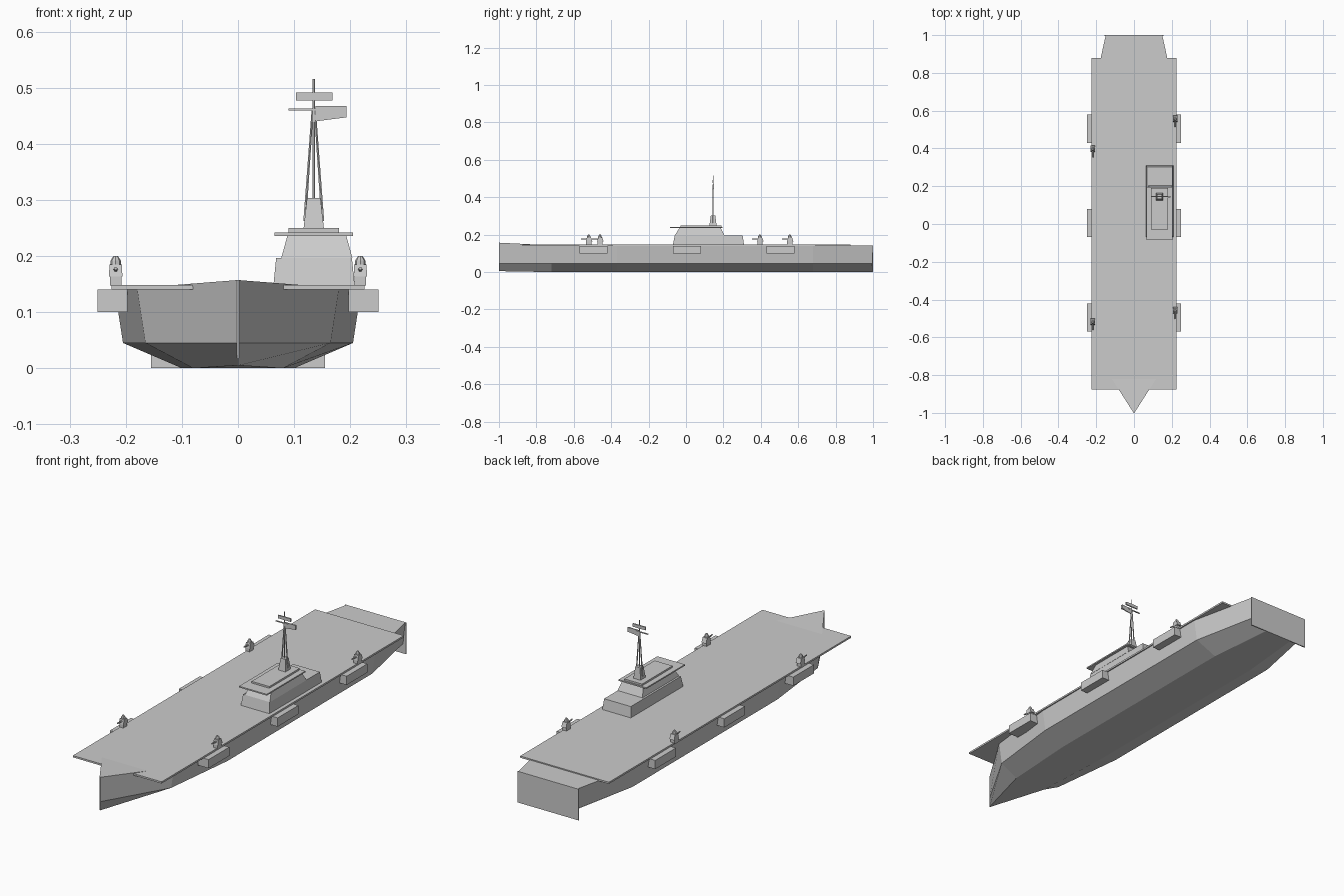
import bpy, bmesh, math
from mathutils import Vector

if "Cube" in bpy.data.objects:
    bpy.data.objects.remove(bpy.data.objects["Cube"])

grey = bpy.data.materials.new("ship_grey")
grey.diffuse_color = (0.6, 0.6, 0.6, 1)
grey.use_nodes = True
grey.node_tree.nodes["Principled BSDF"].inputs["Base Color"].default_value = grey.diffuse_color


def make(name, bm):
    bmesh.ops.recalc_face_normals(bm, faces=bm.faces)
    me = bpy.data.meshes.new(name)
    bm.to_mesh(me)
    bm.free()
    me.materials.append(grey)
    ob = bpy.data.objects.new(name, me)
    bpy.context.collection.objects.link(ob)
    return ob


def loft(name, rings):
    """Skin a list of closed rings and cap both ends."""
    bm = bmesh.new()
    rows = [[bm.verts.new(p) for p in r] for r in rings]
    n = len(rows[0])
    for a, b in zip(rows, rows[1:]):
        for i in range(n):
            j = (i + 1) % n
            bm.faces.new((a[i], a[j], b[j], b[i]))
    bm.faces.new(rows[0])
    bm.faces.new(rows[-1])
    return make(name, bm)


def rect(x0, x1, y0, y1, z):
    return [(x0, y0, z), (x1, y0, z), (x1, y1, z), (x0, y1, z)]


def block(name, lo, hi, top=None):
    """Box between two corners; top gives x0, x1, y0, y1 of a tapered top."""
    t = top or (lo[0], hi[0], lo[1], hi[1])
    return loft(name, [rect(lo[0], hi[0], lo[1], hi[1], lo[2]), rect(*t, hi[2])])


def rod(name, a, b, r0, r1, sides=6):
    a, b = Vector(a), Vector(b)
    q = (b - a).to_track_quat('Z', 'Y')
    ring = lambda c, r: [c + q @ Vector((r * math.cos(t), r * math.sin(t), 0))
                         for t in (2 * math.pi * i / sides for i in range(sides))]
    return loft(name, [ring(a, r0), ring(b, r1)])


# Hull: y, keel half width, keel z, chine half width, top half width, top z
sections = [(-1.0, .001, .005, .002, .002, .157),
            (-.72, .08, 0, .165, .18, .143),
            (-.37, .10, 0, .205, .22, .143),
            (.68, .10, 0, .205, .22, .143),
            (.998, .07, 0, .14, .15, .143)]
loft("hull", [[(-t, y, zt), (-c, y, .045), (-k, y, zk),
               (k, y, zk), (c, y, .045), (t, y, zt)]
              for y, k, zk, c, t, zt in sections])
block("transom", (-.155, .995, 0), (.155, 1.0, .143))

# Flight deck
block("flight_deck", (-.225, -.875, .14), (.225, .88, .148))

# Side sponsons
for s, side in ((-1, "left"), (1, "right")):
    for i, y in enumerate((-.495, .005, .505)):
        x0, x1 = sorted((s * .197, s * .25))
        block(f"sponson_{side}_{i}", (x0, y - .075, .1), (x1, y + .075, .14))

# Island tiers
block("island_base", (.063, -.07, .147), (.208, .31, .196), (.068, .203, -.06, .303))
block("island_bridge", (.077, -.06, .196), (.204, .205, .236), (.088, .193, -.035, .185))
block("bridge_roof", (.065, -.085, .236), (.205, .195, .242))
block("roof_house", (.09, -.03, .242), (.18, .19, .25))

# Mast tower, pole, legs and yards
mx, my = .135, .145
block("mast_tower", (mx - .018, my - .02, .25), (mx + .018, my + .018, .303),
      (mx - .012, mx + .012, my - .012, my + .012))
rod("mast_pole", (mx, my, .25), (mx, my, .515), .0025, .0018)
for s, side in ((-1, "left"), (1, "right")):
    rod(f"mast_leg_{side}", (mx + s * .016, my, .262), (mx + s * .002, my, .462), .003, .002)
block("lower_yard", (.09, my - .003, .4595), (.158, my + .003, .4625))
block("upper_antenna", (.103, my - .003, .477), (.168, my + .003, .491))
profile = [(.138, .467), (.193, .467), (.193, .447), (.138, .44)]
loft("side_antenna", [[(x, my + d, z) for x, z in profile] for d in (-.002, .002)])
block("side_antenna_end", (.18, my - .004, .447), (.193, my + .004, .467))

# Defence guns
for i, (x, y) in enumerate(((.218, .555), (.218, -.46), (-.218, .395), (-.218, -.52))):
    block(f"gun_base_{i}", (x - .01, y - .014, .147), (x + .01, y + .014, .165))
    block(f"gun_body_{i}", (x - .012, y - .015, .163), (x + .012, y + .02, .185),
          (x - .011, x + .011, y - .01, y + .012))
    rod(f"gun_dome_low_{i}", (x, y, .183), (x, y, .192), .01, .009, 8)
    rod(f"gun_dome_top_{i}", (x, y, .192), (x, y, .2), .009, .004, 8)
    rod(f"gun_barrel_{i}", (x, y - .01, .176), (x, y - .042, .178), .004, .003)
